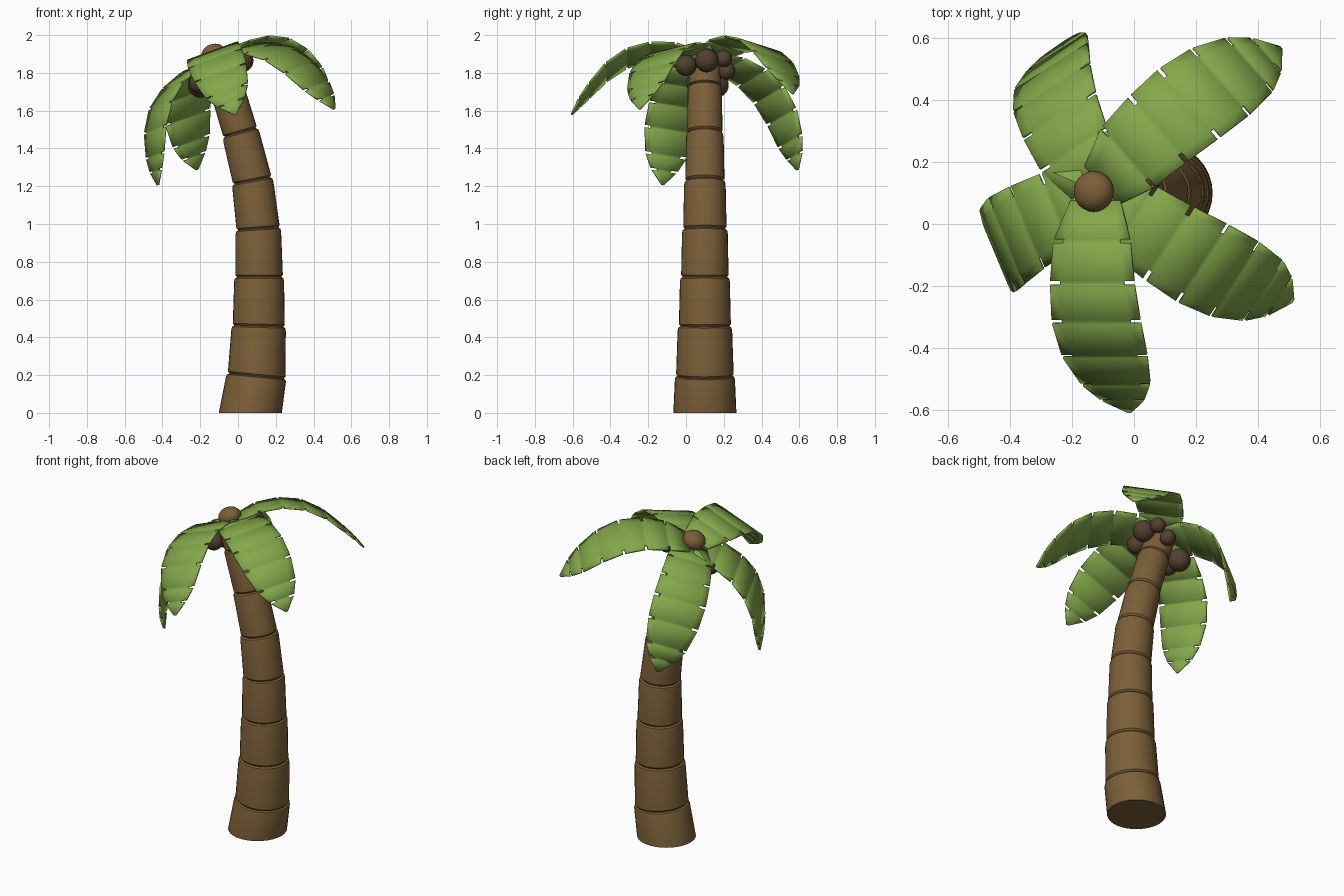
import bpy, bmesh, math
from mathutils import Vector, Matrix

if "Cube" in bpy.data.objects:
    bpy.data.objects.remove(bpy.data.objects["Cube"])


def material(name, rgb):
    m = bpy.data.materials.new(name)
    m.diffuse_color = (*rgb, 1)
    m.use_nodes = True
    m.node_tree.nodes["Principled BSDF"].inputs["Base Color"].default_value = m.diffuse_color
    return m


BARK = material("bark", (0.20, 0.115, 0.04))
LEAF = material("leaf", (0.23, 0.39, 0.07))
NUT = material("nut", (0.085, 0.052, 0.028))


def finish(bm, name, mat, angle=30):
    bmesh.ops.recalc_face_normals(bm, faces=bm.faces)
    me = bpy.data.meshes.new(name)
    bm.to_mesh(me)
    bm.free()
    ob = bpy.data.objects.new(name, me)
    bpy.context.collection.objects.link(ob)
    me.materials.append(mat)
    bpy.ops.object.select_all(action='DESELECT')
    ob.select_set(True)
    bpy.context.view_layer.objects.active = ob
    bpy.ops.object.shade_smooth_by_angle(angle=math.radians(angle))
    return ob


# Trunk: stacked tapering segments along a leaning path (x, z, radius)
PATH = [(.065, 0, .167), (.098, .195, .155), (.11, .46, .14), (.112, .72, .128),
        (.107, .975, .117), (.076, 1.23, .106), (.012, 1.485, .095),
        (-.062, 1.73, .087), (-.115, 1.88, .08)]
SIDES = 32
pts = [Vector((x, .1, z)) for x, z, r in PATH]
tans = []
for i in range(len(pts)):
    a, b = pts[max(i - 1, 0)], pts[min(i + 1, len(pts) - 1)]
    tans.append((b - a).normalized())
tans[0] = Vector((0, 0, 1))
bm = bmesh.new()
rings = []


def trunk_ring(i, t, dr):
    c = pts[i].lerp(pts[i + 1], t)
    tan = tans[i].lerp(tans[i + 1], t).normalized()
    r = PATH[i][2] * (1 - t) + PATH[i + 1][2] * t + dr
    side = Vector((0, 1, 0))
    across = side.cross(tan)
    rings.append([bm.verts.new(c + r * (math.cos(k * math.tau / SIDES) * across
                                       + math.sin(k * math.tau / SIDES) * side))
                  for k in range(SIDES)])


for i in range(len(pts) - 1):
    if i == 0:
        trunk_ring(i, 0, 0)
    else:
        trunk_ring(i, .005, -.010)
        trunk_ring(i, .04, -.002)
    trunk_ring(i, .91, .003)
    trunk_ring(i, .97, 0)
    trunk_ring(i, .995, -.010)
for lo, hi in zip(rings, rings[1:]):
    for k in range(SIDES):
        n = (k + 1) % SIDES
        bm.faces.new((lo[k], lo[n], hi[n], hi[k]))
bm.faces.new(rings[0])
bm.faces.new(rings[-1])
finish(bm, "trunk", BARK)

# Crown frame leans with the trunk
CROWN = Matrix.Translation((-.13, .105, 1.9)) @ Matrix.Rotation(math.radians(-20), 4, 'Y')


def ball(name, loc, r, mat, matrix=Matrix()):
    bm = bmesh.new()
    bmesh.ops.create_uvsphere(bm, u_segments=24, v_segments=14, radius=r,
                              matrix=matrix @ Matrix.Translation(loc))
    return finish(bm, name, mat, 60)


# Crown cap on top of the leaves
ball("crown_cap", (0, 0, 0), .066, BARK, CROWN @ Matrix.Diagonal((1, 1, .8, 1)))

# Coconuts
NUTS = [(.02, .11, 1.865, .062), (-.02, 0, 1.84, .056), (-.01, .2, 1.875, .045),
        (-.07, .215, 1.81, .046), (-.2, .16, 1.735, .066), (-.205, .055, 1.745, .055)]
for i, (x, y, z, r) in enumerate(NUTS):
    ball(f"coconut_{i + 1}", (x, y, z), r, NUT)

# Leaf stations (distance out, height, half width), slots cut at inner stations
BASE_PITCH = 25.6
LEAF_ROWS = [(.03, -.02, .085), (.16, .015, .132), (.295, .013, .144), (.42, -.025, .152),
             (.53, -.105, .146), (.62, -.21, .118), (.67, -.275, .075), (.71, -.34, .006)]
GAP = .007
DEPTH = .035


def leaf(name, azimuth, pitch):
    az, p = math.radians(azimuth), math.radians(BASE_PITCH - pitch)
    out = Vector((math.cos(az), math.sin(az), 0))
    side = Vector((-math.sin(az), math.cos(az), 0))
    bm = bmesh.new()
    rows = []

    def row(r, h, w):
        d = min(DEPTH, w * .5)
        rr = r * math.cos(p) - h * math.sin(p)
        hh = r * math.sin(p) + h * math.cos(p)
        c = out * rr + Vector((0, 0, hh))
        rows.append([bm.verts.new(CROWN @ (c + side * k)) for k in (-w, d - w, w - d, w)])

    last = len(LEAF_ROWS) - 2
    for i, (a, b) in enumerate(zip(LEAF_ROWS, LEAF_ROWS[1:])):
        a, b = Vector(a), Vector(b)
        t = GAP / (b - a).length
        row(*(a if i == 0 else a.lerp(b, t)))
        row(*(b if i == last else b.lerp(a, t)))
    for i, (lo, hi) in enumerate(zip(rows, rows[1:])):
        for k in ((0, 1, 2) if i % 2 == 0 else (1,)):
            bm.faces.new((lo[k], lo[k + 1], hi[k + 1], hi[k]))
    ob = finish(bm, name, LEAF, 20)
    mod = ob.modifiers.new("thickness", 'SOLIDIFY')
    mod.thickness = .01
    mod.offset = 0


for name, azimuth, pitch in [("leaf_front", -90, 25.6), ("leaf_front_right", -35, 38.8),
                             ("leaf_back_right", 43, 30.8), ("leaf_back_left", 121, 44),
                             ("leaf_left", 204, 44.5)]:
    leaf(name, azimuth, pitch)
